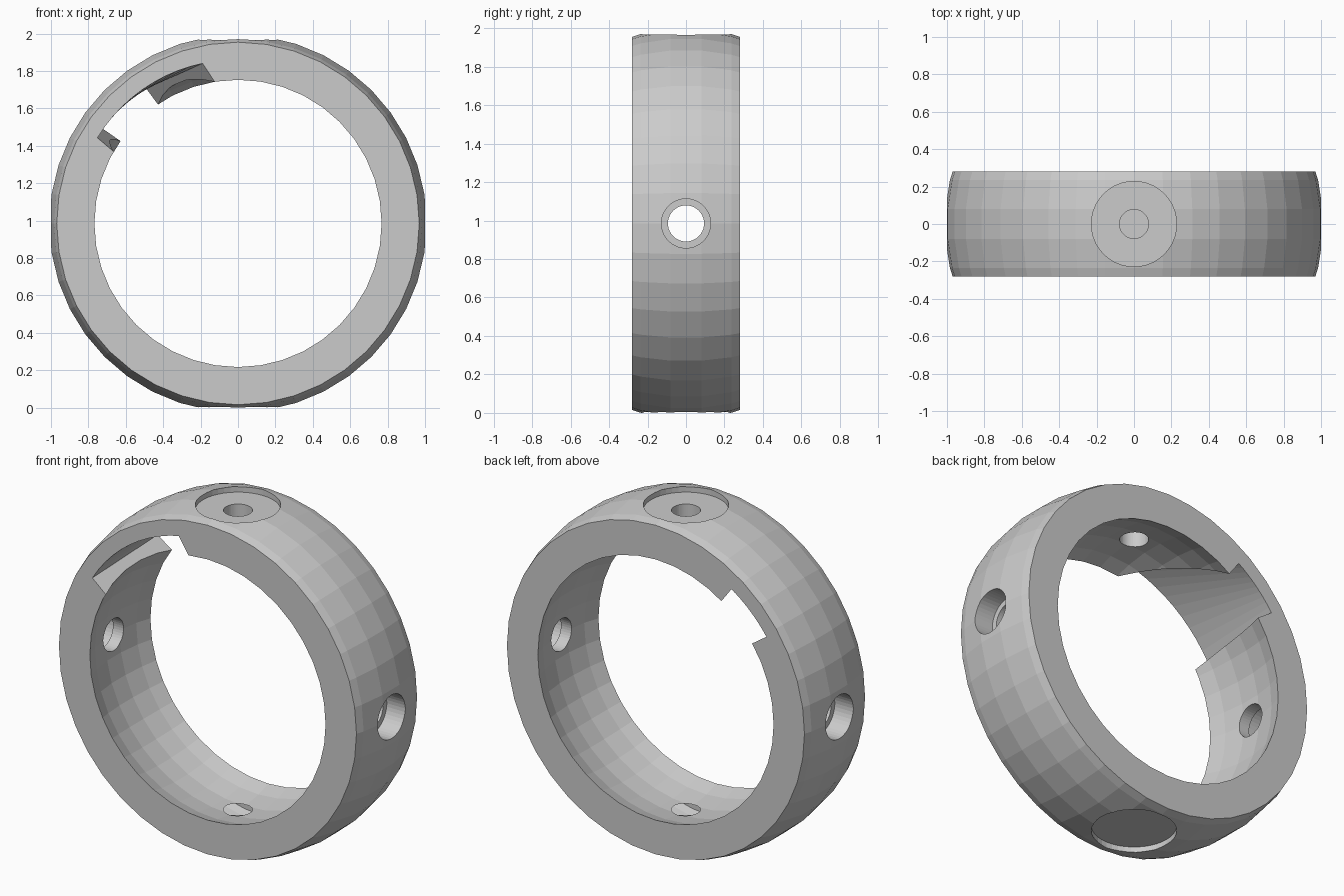
import bpy, bmesh, math
from mathutils import Matrix

if "Cube" in bpy.data.objects:
    bpy.data.objects.remove(bpy.data.objects["Cube"])

SEG = 40                  # facets round the ring and along each sphere
STEP = 2 * math.pi / SEG
R_OUT, R_IN = 1.012, 0.82
HALF_W = 0.282
MID_Z = 0.985


def make_object(name, bm):
    bmesh.ops.recalc_face_normals(bm, faces=bm.faces)
    mesh = bpy.data.meshes.new(name)
    bm.to_mesh(mesh)
    bm.free()
    obj = bpy.data.objects.new(name, mesh)
    bpy.context.collection.objects.link(obj)
    return obj


def sphere_profile(r):
    """(radius, y) points of a faceted sphere trimmed at both side planes."""
    ring = lambda k: (r * math.cos((k + .5) * STEP), r * math.sin((k + .5) * STEP))
    (r0, y0), (r1, y1), (r2, y2) = ring(0), ring(1), ring(2)
    edge = r1 + (r2 - r1) * (HALF_W - y1) / (y2 - y1)
    half = [(r0, y0), (r1, y1), (edge, HALF_W)]
    return [(a, -b) for a, b in reversed(half)] + half


def skin(bm, loops, closed):
    """Join successive vertex loops with quads."""
    n = len(loops[0])
    for i in range(len(loops) if closed else len(loops) - 1):
        a, b = loops[i], loops[(i + 1) % len(loops)]
        for j in range(n):
            k = (j + 1) % n
            bm.faces.new((a[j], a[k], b[k], b[j]))


def polar(bm, r, ang, y):
    return bm.verts.new((r * math.cos(ang), y, MID_Z + r * math.sin(ang)))


# Ring body: spherical outside and inside, flat sides
bm = bmesh.new()
profile = sphere_profile(R_OUT) + sphere_profile(R_IN)[::-1]
skin(bm, [[polar(bm, r, i * STEP, y) for r, y in profile] for i in range(SEG)], True)
ring = make_object("gimbal_ring", bm)


def cylinder_cutter(name, radius, start, end, axis):
    """Cylinder from start to end along an axis through the ring centre."""
    bm = bmesh.new()
    turn = Matrix.Rotation(math.pi / 2, 4, 'Y') if axis == 'X' else Matrix()
    place = Matrix.Translation((0, 0, MID_Z)) @ turn
    place = place @ Matrix.Translation((0, 0, (start + end) / 2))
    bmesh.ops.create_cone(bm, cap_ends=True, segments=SEG, radius1=radius,
                          radius2=radius, depth=abs(end - start), matrix=place)
    return make_object(name, bm)


cutters = []
# Pivot holes with counterbores: side pair and top/bottom pair
for axis, hole, bore, floor in (('X', .094, .128, .88), ('Z', .0775, .228, .95)):
    cutters.append(cylinder_cutter("pivot_hole_cutter", hole, -1.5, 1.5, axis))
    for s in (-1, 1):
        cutters.append(cylinder_cutter("counterbore_cutter", bore, s * floor, s * 1.3, axis))

# Tapered slot inside the upper left, wide at the front and narrow at the back
bm = bmesh.new()
SLOT_R, INNER_R, N = 0.88, 0.70, 10
sections = ((-HALF_W, 102.5, 148.7, 96.7, 151.0), (HALF_W, 124.2, 145.0, 123.6, 145.0))
loops = []
for t in (-0.05, 1.05):
    y, o0, o1, i0, i1 = [a + (b - a) * t for a, b in zip(*sections)]
    arc = [(SLOT_R, o0 + (o1 - o0) * k / N) for k in range(N + 1)]
    arc += [(INNER_R, i1 + (i0 - i1) * k / N) for k in range(N + 1)]
    loops.append([polar(bm, r, math.radians(a), y) for r, a in arc])
skin(bm, loops, False)
for loop in loops:
    for k in range(N):
        bm.faces.new((loop[k], loop[k + 1], loop[2 * N - k], loop[2 * N + 1 - k]))
cutters.append(make_object("slot_cutter", bm))

# Cut everything out of the ring
bpy.context.view_layer.objects.active = ring
for cutter in cutters:
    cutter.hide_render = True
    mod = ring.modifiers.new("cut", 'BOOLEAN')
    mod.operation = 'DIFFERENCE'
    mod.solver = 'EXACT'
    mod.object = cutter
    bpy.ops.object.modifier_apply(modifier=mod.name)
    bpy.data.objects.remove(cutter)
